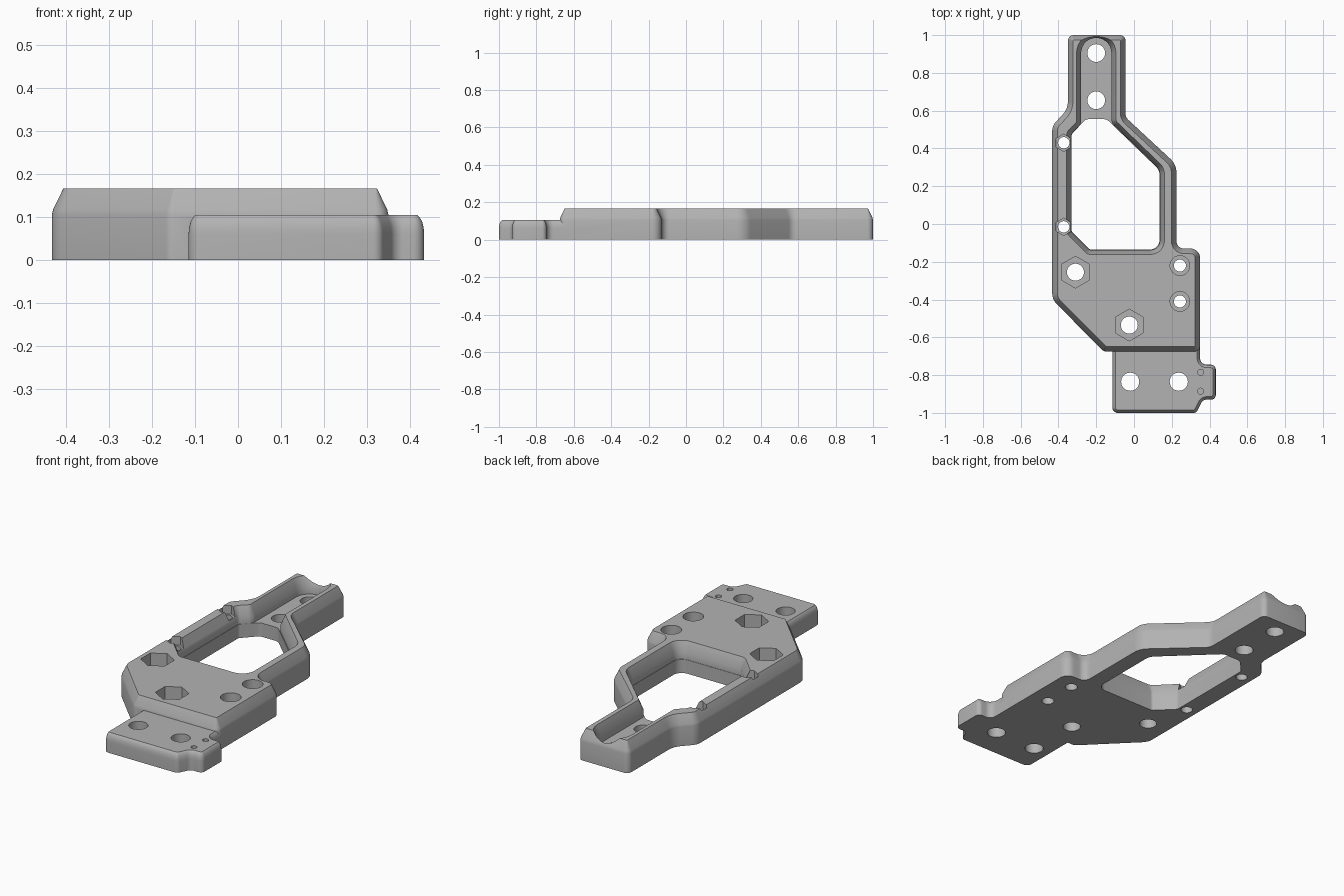
import bpy, bmesh, math
from mathutils import Vector, Matrix

cube = bpy.data.objects.get("Cube")
if cube:
    bpy.data.objects.remove(cube, do_unlink=True)

grey = bpy.data.materials.new("plain grey")
grey.use_nodes = True
COLOUR = (0.45, 0.45, 0.45, 1)
grey.diffuse_color = COLOUR
grey.node_tree.nodes["Principled BSDF"].inputs["Base Color"].default_value = COLOUR


def rounded(corners, steps=7):
    """Outline from (x, y, radius) corners, with an arc at each one."""
    pts = []
    for i, (x, y, r) in enumerate(corners):
        p = Vector((x, y))
        u = (Vector(corners[i - 1][:2]) - p).normalized()
        v = (Vector(corners[(i + 1) % len(corners)][:2]) - p).normalized()
        if r == 0:
            pts.append(p)
            continue
        half = u.angle(v) / 2
        centre = p + (u + v).normalized() * (r / math.sin(half))
        s = p + u * (r / math.tan(half)) - centre
        e = p + v * (r / math.tan(half)) - centre
        turn = math.atan2(s.x * e.y - s.y * e.x, s.dot(e))
        for k in range(steps + 1):
            pts.append(centre + Matrix.Rotation(turn * k / steps, 2) @ s)
    return pts


def inset(pts, d):
    """Move an outline inward by d (outward when negative)."""
    out = []
    for i, p in enumerate(pts):
        e1 = (p - pts[i - 1]).normalized()
        e2 = (pts[(i + 1) % len(pts)] - p).normalized()
        n1, n2 = Vector((-e1.y, e1.x)), Vector((-e2.y, e2.x))
        out.append(p + (n1 + n2) * (d / (1 + n1.dot(n2))))
    return out


def loft(name, pts, layers):
    """Solid through copies of one outline at (height, inset) layers."""
    bm = bmesh.new()
    rings = [[bm.verts.new((p.x, p.y, z)) for p in inset(pts, d)] for z, d in layers]
    n = len(pts)
    bm.faces.new(rings[0][::-1])
    bm.faces.new(rings[-1])
    for lo, hi in zip(rings, rings[1:]):
        for i in range(n):
            j = (i + 1) % n
            bm.faces.new((lo[i], lo[j], hi[j], hi[i]))
    mesh = bpy.data.meshes.new(name)
    bm.to_mesh(mesh)
    bm.free()
    mesh.materials.append(grey)
    obj = bpy.data.objects.new(name, mesh)
    bpy.context.collection.objects.link(obj)
    return obj


def ring(x, y, r, sides):
    return [Vector((x + r * math.cos(math.pi / 2 + math.tau * k / sides),
                    y + r * math.sin(math.pi / 2 + math.tau * k / sides)))
            for k in range(sides)]


# Main plate with a chamfered top edge
plate = loft("mounting_plate", rounded([
    (-0.35, 1, 0.03), (-0.35, 0.61, 0.1), (-0.433, 0.52, 0.07),
    (-0.433, -0.4, 0.08), (-0.16, -0.675, 0.03), (0.35, -0.675, 0.03),
    (0.35, -0.13, 0.05), (0.225, -0.13, 0.04), (0.225, 0.315, 0.1),
    (-0.045, 0.565, 0.05), (-0.045, 1, 0.03)]),
    [(0, 0), (0.105, 0), (0.118, 0.003), (0.167, 0.027)])

# Lower front tab with a side ear and a rounded top edge
edge = [(0.06 + 0.045 * math.sin(t), 0.02 * (1 - math.cos(t)))
        for t in [math.radians(a) for a in (0, 20, 40, 60, 78)]]
edge[-1] = (0.105, edge[-1][1])
tab = loft("front_tab", rounded([
    (0.33, -1, 0.025), (0.365, -0.93, 0.03), (0.433, -0.93, 0.025),
    (0.433, -0.745, 0.025), (0.35, -0.745, 0.035), (0.35, -0.6, 0),
    (-0.115, -0.6, 0), (-0.115, -1, 0.03)]),
    [(0, 0)] + edge)

# Large window through the plate
THROUGH = [(-0.1, 0), (0.3, 0)]
cutters = [loft("window_cutter", rounded([
    (-0.33, -0.04, 0.02), (-0.235, -0.135, 0.02), (0.135, -0.135, 0.05),
    (0.135, 0.285, 0.06), (-0.145, 0.555, 0.04), (-0.255, 0.555, 0.04),
    (-0.33, 0.475, 0.02)]), THROUGH)]

# Flared recess that follows the window and runs along the tail
cutters.append(loft("recess_cutter", rounded([
    (-0.332, -0.041, 0.02), (-0.236, -0.137, 0.02), (0.137, -0.137, 0.05),
    (0.137, 0.287, 0.06), (-0.12, 0.535, 0.05), (-0.12, 0.985, 0.079),
    (-0.28, 0.985, 0.079), (-0.28, 0.527, 0.05), (-0.332, 0.477, 0.02)]),
    [(0.075, 0), (0.11, 0), (0.19, -0.034)]))

# Round holes that go all the way through: x, y, radius
for x, y, r in [(-0.2, 0.905, 0.047), (-0.2, 0.655, 0.047),
                (-0.02, -0.835, 0.048), (0.237, -0.835, 0.048),
                (-0.31, -0.255, 0.045), (-0.025, -0.535, 0.045),
                (0.243, -0.22, 0.032), (0.243, -0.41, 0.032),
                (-0.372, 0.43, 0.03), (-0.372, -0.015, 0.03)]:
    cutters.append(loft("hole_cutter", ring(x, y, r, 32), THROUGH))

# Nut pockets, counterbores and blind holes: x, y, radius, sides, floor
for x, y, r, sides, floor in [
        (-0.31, -0.255, 0.084, 6, 0.08), (-0.025, -0.535, 0.084, 6, 0.08),
        (-0.372, 0.43, 0.046, 6, 0.12), (-0.372, -0.015, 0.046, 6, 0.12),
        (0.243, -0.22, 0.052, 32, 0.1), (0.243, -0.41, 0.052, 32, 0.1),
        (0.353, -0.785, 0.016, 16, 0.04), (0.353, -0.885, 0.016, 16, 0.04)]:
    cutters.append(loft("pocket_cutter", ring(x, y, r, sides), [(floor, 0), (0.3, 0)]))

# Join the tab, cut everything and drop the helpers
bpy.ops.object.select_all(action='DESELECT')
bpy.context.view_layer.objects.active = plate
plate.select_set(True)
for tool in [tab] + cutters:
    tool.hide_render = True
    mod = plate.modifiers.new("shape", 'BOOLEAN')
    mod.operation = 'UNION' if tool is tab else 'DIFFERENCE'
    mod.solver = 'EXACT'
    mod.object = tool
    bpy.ops.object.modifier_apply(modifier=mod.name)
    bpy.data.objects.remove(tool, do_unlink=True)

bpy.ops.object.shade_smooth_by_angle(angle=math.radians(25))
